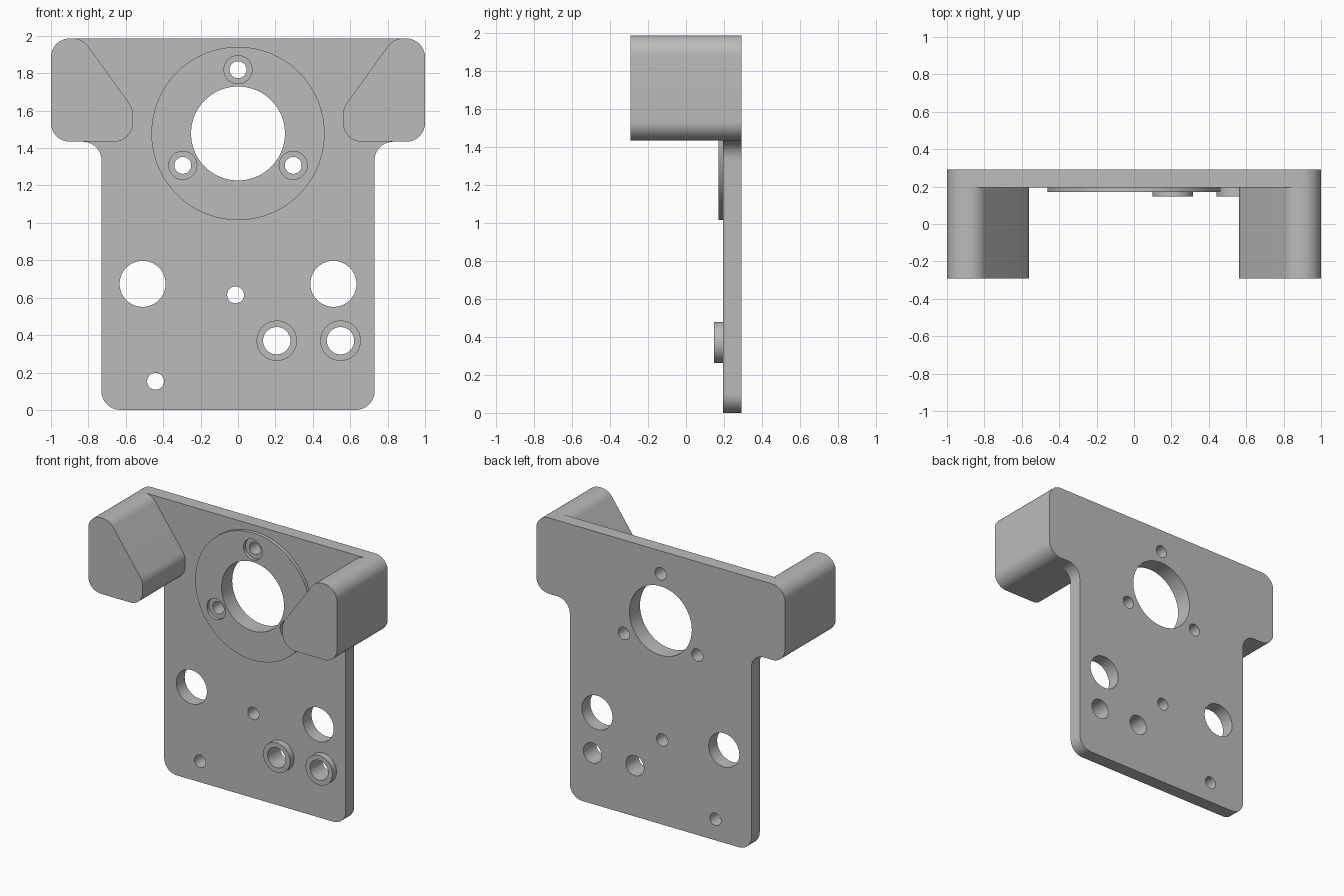
import bpy, bmesh, math
from mathutils import Vector, Matrix

cube = bpy.data.objects.get("Cube")
if cube:
    bpy.data.objects.remove(cube, do_unlink=True)

GREY = (0.5, 0.5, 0.5, 1.0)
mat = bpy.data.materials.new("plain grey")
mat.use_nodes = True
mat.diffuse_color = GREY
mat.node_tree.nodes["Principled BSDF"].inputs["Base Color"].default_value = GREY

# Depths along y and main heights
BACK, PLATE, DISC, BOSS, TIP = 0.292, 0.195, 0.17, 0.148, -0.292
TOP, SHOULDER, HUB = 1.986, 1.434, 1.478
FILLET = 0.1


def circle(x, z, r, n=64):
    return [Vector((x + r * math.cos(2 * math.pi * i / n),
                    z + r * math.sin(2 * math.pi * i / n))) for i in range(n)]


def rounded(corners, r=FILLET, steps=10):
    """Closed outline with every corner replaced by a tangent arc."""
    pts = [Vector(c) for c in corners]
    out = []
    for i, p in enumerate(pts):
        a = (pts[i - 1] - p).normalized()
        b = (pts[(i + 1) % len(pts)] - p).normalized()
        half = a.angle(b) / 2
        centre = p + (a + b).normalized() * (r / math.sin(half))
        start = p + a * (r / math.tan(half)) - centre
        end = p + b * (r / math.tan(half)) - centre
        sweep = math.atan2(start.x * end.y - start.y * end.x, start.dot(end))
        for k in range(steps + 1):
            out.append(centre + Matrix.Rotation(sweep * k / steps, 2) @ start)
    return out


def slab(name, loops, front, back):
    """Extrude an outline with holes between two y depths."""
    curve = bpy.data.curves.new(name, 'CURVE')
    curve.dimensions = '2D'
    curve.fill_mode = 'BOTH'
    curve.extrude = (back - front) / 2
    for loop in loops:
        s = curve.splines.new('POLY')
        s.points.add(len(loop) - 1)
        for point, v in zip(s.points, loop):
            point.co = (v.x, v.y, 0, 1)
        s.use_cyclic_u = True
    temp = bpy.data.objects.new(name + "_profile", curve)
    bpy.context.collection.objects.link(temp)
    deps = bpy.context.evaluated_depsgraph_get()
    mesh = bpy.data.meshes.new_from_object(temp.evaluated_get(deps))
    bpy.data.objects.remove(temp, do_unlink=True)
    bpy.data.curves.remove(curve)

    bm = bmesh.new()
    bm.from_mesh(mesh)
    bmesh.ops.remove_doubles(bm, verts=bm.verts, dist=1e-5)
    bm.transform(Matrix.Translation((0, (front + back) / 2, 0))
                 @ Matrix.Rotation(math.pi / 2, 4, 'X'))
    bmesh.ops.recalc_face_normals(bm, faces=bm.faces)
    bm.to_mesh(mesh)
    bm.free()
    mesh.name = name
    mesh.materials.clear()
    mesh.materials.append(mat)
    obj = bpy.data.objects.new(name, mesh)
    bpy.context.collection.objects.link(obj)
    bpy.ops.object.select_all(action='DESELECT')
    obj.select_set(True)
    bpy.context.view_layer.objects.active = obj
    bpy.ops.object.shade_smooth_by_angle(angle=math.radians(30))
    return obj


# Hole positions
screws = [(0.341 * math.cos(math.radians(a)), HUB + 0.341 * math.sin(math.radians(a)))
          for a in (90, 210, 330)]
bosses = [(0.207, 0.37), (0.548, 0.37)]
pins = [(-0.013, 0.615), (-0.441, 0.153)]

# Back plate: T-shaped outline with all through holes
right_half = [(0.73, 0), (0.73, SHOULDER), (1, SHOULDER), (1, TOP)]
outline = right_half + [(-x, z) for x, z in reversed(right_half)]
holes = [circle(0, HUB, 0.251, 96)]
holes += [circle(x, z, 0.045) for x, z in screws + pins]
holes += [circle(x, 0.674, 0.123) for x in (-0.51, 0.51)]
holes += [circle(x, z, 0.073) for x, z in bosses]
slab("back_plate", [rounded(outline)] + holes, PLATE, BACK)

# Raised mounting disc with wider screw recesses
slab("mounting_disc",
     [circle(0, HUB, 0.463, 128), circle(0, HUB, 0.251, 96)]
     + [circle(x, z, 0.075) for x, z in screws], DISC, PLATE)

# Round bosses
for i, (x, z) in enumerate(bosses):
    slab("boss_" + ("inner", "outer")[i],
         [circle(x, z, 0.108), circle(x, z, 0.073)], BOSS, PLATE)

# Side arms reaching forward
arm = [(1, SHOULDER), (1, TOP), (0.83, TOP), (0.562, 1.612), (0.562, SHOULDER)]
for name, side in (("left_arm", 1), ("right_arm", -1)):
    slab(name, [rounded([(side * x, z) for x, z in arm])], TIP, PLATE)
